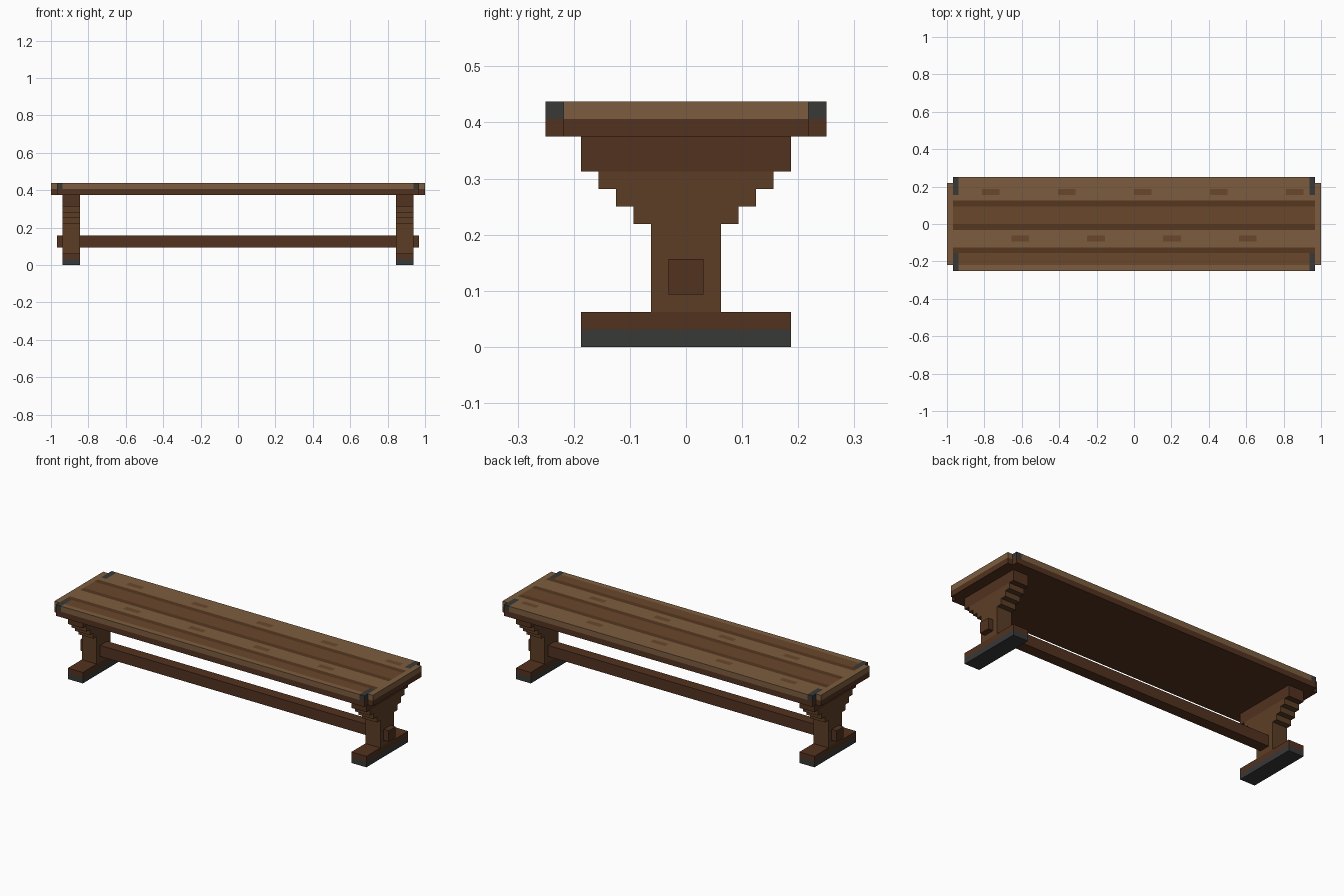
import bpy, bmesh
from mathutils import Vector

if "Cube" in bpy.data.objects:
    bpy.data.objects.remove(bpy.data.objects["Cube"])

U = 1 / 32  # all dimensions below are in blocks of 1/32 unit


def material(name, hex_code):
    lin = [(int(hex_code[i:i + 2], 16) / 255) ** 2.2 for i in (0, 2, 4)]
    mat = bpy.data.materials.new(name)
    mat.diffuse_color = (*lin, 1)
    mat.use_nodes = True
    mat.node_tree.nodes["Principled BSDF"].inputs["Base Color"].default_value = mat.diffuse_color
    return mat


LIGHT = material("light_wood", "7B5D41")
MEDIUM = material("medium_wood", "69492F")
SEAM = material("seam_wood", "573A25")
POST = material("post_wood", "5C402A")
DARK = material("dark_wood", "533524")
IRON = material("iron", "3B3B3A")


def prism(name, outline, depth, base, paint=()):
    """Extrude an outline by depth, then colour the box regions in paint.
    Each paint entry is (material, low corner, high corner)."""
    bm = bmesh.new()
    face = bm.faces.new([bm.verts.new(p) for p in outline])
    ext = bmesh.ops.extrude_face_region(bm, geom=[face])["geom"]
    bmesh.ops.translate(bm, vec=depth, verts=[v for v in ext if isinstance(v, bmesh.types.BMVert)])
    bmesh.ops.recalc_face_normals(bm, faces=bm.faces)

    # Cut the surface along the borders of every painted region
    for axis in range(3):
        normal = Vector([float(i == axis) for i in range(3)])
        for cut in sorted({corner[axis] for _, lo, hi in paint for corner in (lo, hi)}):
            bmesh.ops.bisect_plane(bm, geom=bm.verts[:] + bm.edges[:] + bm.faces[:],
                                   dist=1e-4, plane_co=normal * cut, plane_no=normal)

    mats = [base]
    for mat, lo, hi in paint:
        if mat not in mats:
            mats.append(mat)
        for f in bm.faces:
            c = f.calc_center_median()
            if all(lo[i] - 0.01 < c[i] < hi[i] + 0.01 for i in range(3)):
                f.material_index = mats.index(mat)

    bmesh.ops.scale(bm, vec=(U, U, U), verts=bm.verts)
    mesh = bpy.data.meshes.new(name)
    bm.to_mesh(mesh)
    bm.free()
    for mat in mats:
        mesh.materials.append(mat)
    obj = bpy.data.objects.new(name, mesh)
    bpy.context.collection.objects.link(obj)
    return obj


# Seat: plank with notched corners, darker lower layer
paint = [(DARK, (-32, -8, 12), (32, 8, 13))]
# planks and seams on the top
for mat, y0, y1 in [(SEAM, 3, 4), (MEDIUM, 0, 3), (SEAM, -1, 0), (SEAM, -5, -4), (MEDIUM, -7, -5)]:
    paint.append((mat, (-31, y0, 14), (31, y1, 14)))
# short grain marks
for y, starts in [(5, range(-26, 27, 13)), (-3, range(-21, 19, 13))]:
    for x in starts:
        paint.append((MEDIUM, (x, y, 14), (x + 3, y + 1, 14)))
# iron corner fittings
for x in (-31, 30):
    for y in (-8, 5):
        paint.append((IRON, (x, y, 13), (x + 1, y + 3, 14)))
quarter = [(32, 7), (31, 7), (31, 8)]
outline = (quarter + [(-x, y) for x, y in reversed(quarter)]
           + [(-x, -y) for x, y in quarter] + [(x, -y) for x, y in reversed(quarter)])
prism("seat", [(x, y, 12) for x, y in outline], (0, 0, 2), LIGHT, paint)

# Trestle legs: iron-shod foot, post, stepped bracket and batten
half = [(6, 0), (6, 2), (2, 2), (2, 7), (3, 7), (3, 8), (4, 8), (4, 9),
        (5, 9), (5, 10), (6, 10), (6, 12)]
profile = half + [(-y, z) for y, z in reversed(half)]
for side, x in (("left", -30), ("right", 27)):
    prism(side + "_leg", [(x, y, z) for y, z in profile], (3, 0, 0), POST,
          [(DARK, (x, -6, 0), (x + 3, 6, 2)),
           (IRON, (x, -6, 0), (x + 3, 6, 1)),
           (DARK, (x, -6, 10), (x + 3, 6, 12))])

# Stretcher running through both legs
prism("stretcher", [(-31, -1, 3), (-31, 1, 3), (-31, 1, 5), (-31, -1, 5)], (62, 0, 0), DARK)
